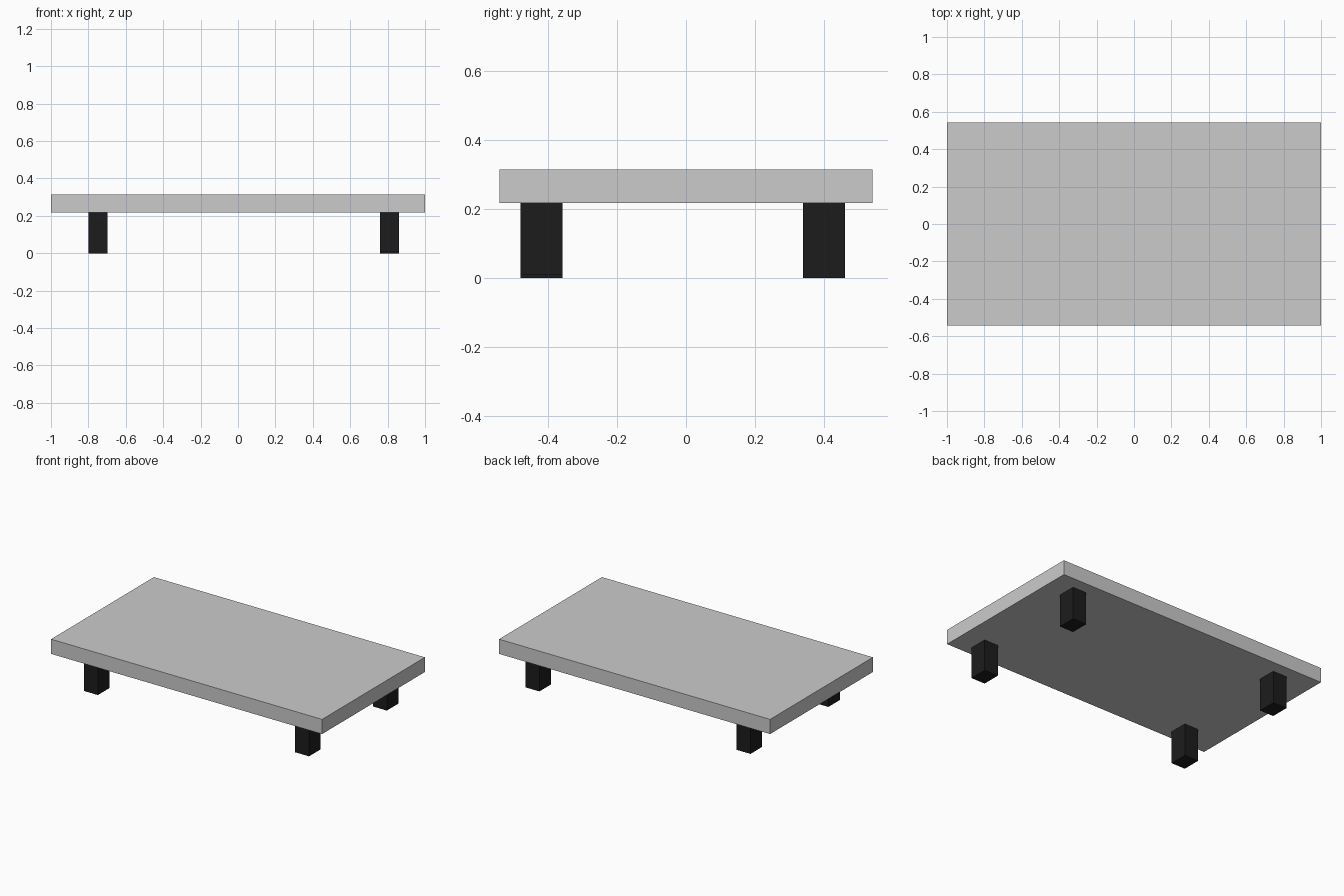
import bpy

if "Cube" in bpy.data.objects:
    bpy.data.objects.remove(bpy.data.objects["Cube"])

# Near-black leg material
dark = bpy.data.materials.new("dark_leg")
dark.diffuse_color = (0.012, 0.012, 0.012, 1)
dark.use_nodes = True
dark.node_tree.nodes["Principled BSDF"].inputs["Base Color"].default_value = dark.diffuse_color


def box(name, lo, hi, mat=None):
    size = [b - a for a, b in zip(lo, hi)]
    mid = [(a + b) / 2 for a, b in zip(lo, hi)]
    bpy.ops.mesh.primitive_cube_add(size=1, location=mid)
    ob = bpy.context.object
    ob.name = name
    ob.scale = size
    bpy.ops.object.transform_apply(location=False, rotation=False, scale=True)
    if mat:
        ob.data.materials.append(mat)
    return ob


# Tabletop slab
box("tabletop", (-1, -0.542, 0.217), (1, 0.542, 0.315))

# Four block legs, set slightly off-centre; the front right one is a touch shorter
for side, x in (("left", -0.748), ("right", 0.81)):
    for end, y in (("front", -0.42), ("back", 0.4)):
        foot = 0.008 if (side, end) == ("right", "front") else 0.0
        box(f"{end}_{side}_leg", (x - 0.051, y - 0.061, foot),
            (x + 0.051, y + 0.061, 0.217), dark)
